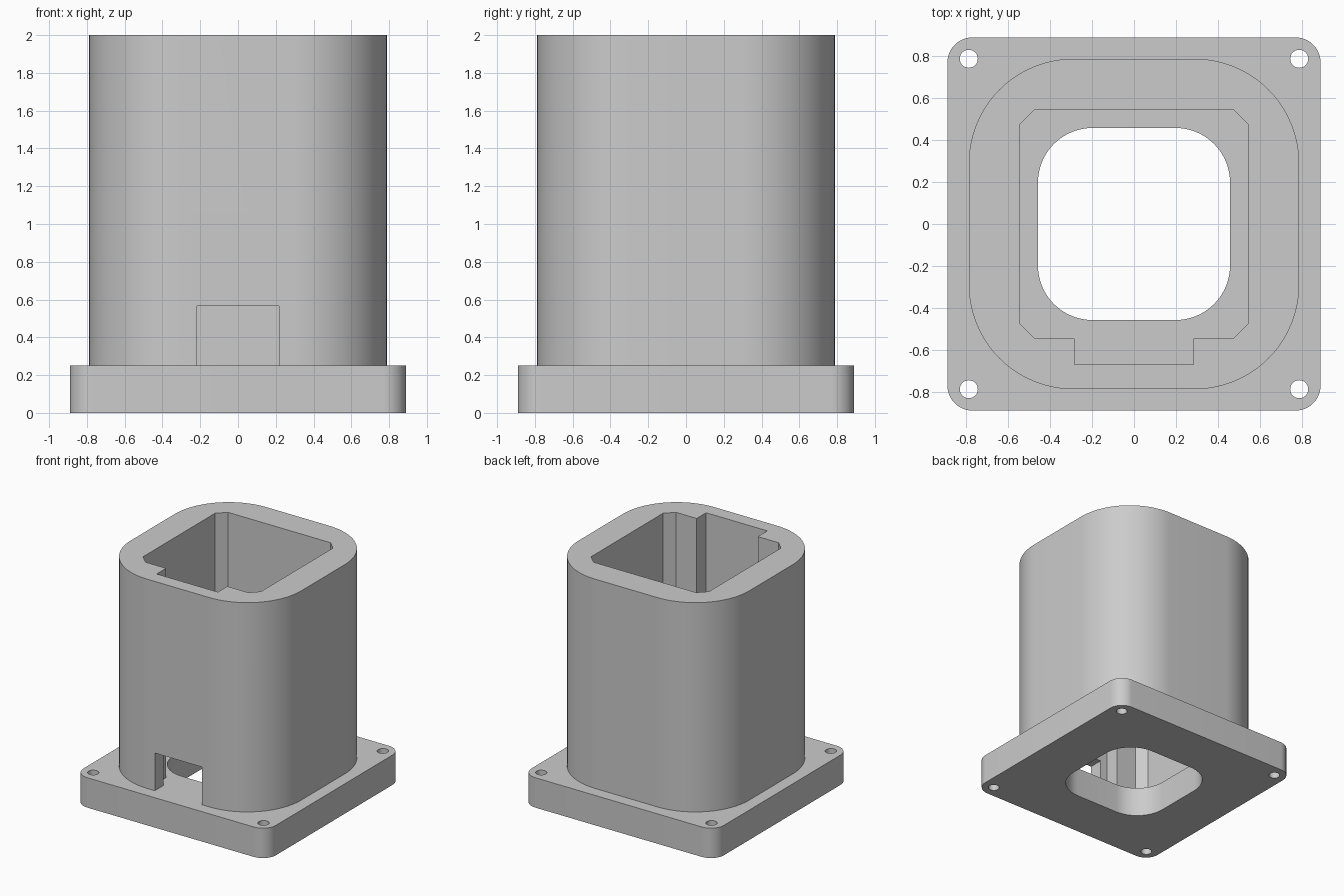
import bpy
import bmesh
from math import cos, sin, pi

if "Cube" in bpy.data.objects:
    bpy.data.objects.remove(bpy.data.objects["Cube"], do_unlink=True)

PLATE_TOP, HEIGHT = 0.25, 2.0

grey = bpy.data.materials.new("plain grey")
grey.use_nodes = True
grey.diffuse_color = (0.6, 0.6, 0.6, 1)
grey.node_tree.nodes["Principled BSDF"].inputs["Base Color"].default_value = (0.6, 0.6, 0.6, 1)


def rounded_square(half, radius, steps):
    """Outline of a square with rounded corners; one step gives chamfers."""
    points = []
    for corner in range(4):
        middle = pi / 4 + corner * pi / 2
        cx = (half - radius) * (1 if cos(middle) > 0 else -1)
        cy = (half - radius) * (1 if sin(middle) > 0 else -1)
        for i in range(steps + 1):
            a = (corner + i / steps) * pi / 2
            points.append((cx + radius * cos(a), cy + radius * sin(a)))
    return points


def circle(x, y, radius, steps=32):
    return [(x + radius * cos(2 * pi * i / steps), y + radius * sin(2 * pi * i / steps))
            for i in range(steps)]


def rectangle(x, y0, y1):
    return [(-x, y0), (x, y0), (x, y1), (-x, y1)]


def prism(name, outline, z0, z1):
    """Extrude a flat outline upward into a closed solid."""
    bm = bmesh.new()
    face = bm.faces.new([bm.verts.new((x, y, z0)) for x, y in outline])
    top = bmesh.ops.extrude_face_region(bm, geom=[face])
    verts = [v for v in top["geom"] if isinstance(v, bmesh.types.BMVert)]
    bmesh.ops.translate(bm, verts=verts, vec=(0, 0, z1 - z0))
    bmesh.ops.recalc_face_normals(bm, faces=bm.faces)
    mesh = bpy.data.meshes.new(name)
    bm.to_mesh(mesh)
    bm.free()
    mesh.materials.append(grey)
    obj = bpy.data.objects.new(name, mesh)
    bpy.context.collection.objects.link(obj)
    return obj


def combine(target, tool, operation):
    """Apply a boolean and discard its tool."""
    mod = target.modifiers.new(operation.lower(), "BOOLEAN")
    mod.operation, mod.object, mod.solver = operation, tool, "EXACT"
    bpy.context.view_layer.objects.active = target
    bpy.ops.object.modifier_apply(modifier=mod.name)
    bpy.data.objects.remove(tool, do_unlink=True)


# Mounting plate joined to the rounded tube
housing = prism("flanged_housing", rounded_square(0.89, 0.12, 12), 0, PLATE_TOP)
tube = prism("tube", rounded_square(0.788, 0.5, 24), 0.1, HEIGHT)
combine(housing, tube, "UNION")

# Chamfered cavity with a keyway along the front wall
cavity = prism("cavity", rounded_square(0.545, 0.07, 1), PLATE_TOP, HEIGHT + 0.1)
keyway = prism("keyway", rectangle(0.283, -0.67, -0.4), PLATE_TOP, HEIGHT + 0.1)
combine(cavity, keyway, "UNION")
combine(housing, cavity, "DIFFERENCE")

# Rounded opening through the plate
opening = prism("opening", rounded_square(0.458, 0.26, 16), -0.1, 0.5)
combine(housing, opening, "DIFFERENCE")

# Window low in the front wall
window = prism("window", rectangle(0.218, -0.85, -0.5), PLATE_TOP, 0.565)
combine(housing, window, "DIFFERENCE")

# Four screw holes
for sx in (-1, 1):
    for sy in (-1, 1):
        hole = prism("screw_hole", circle(sx * 0.788, sy * 0.788, 0.043), -0.1, 0.5)
        combine(housing, hole, "DIFFERENCE")

bpy.ops.object.select_all(action="DESELECT")
housing.select_set(True)
bpy.context.view_layer.objects.active = housing
bpy.ops.object.shade_smooth_by_angle(angle=pi / 6)
